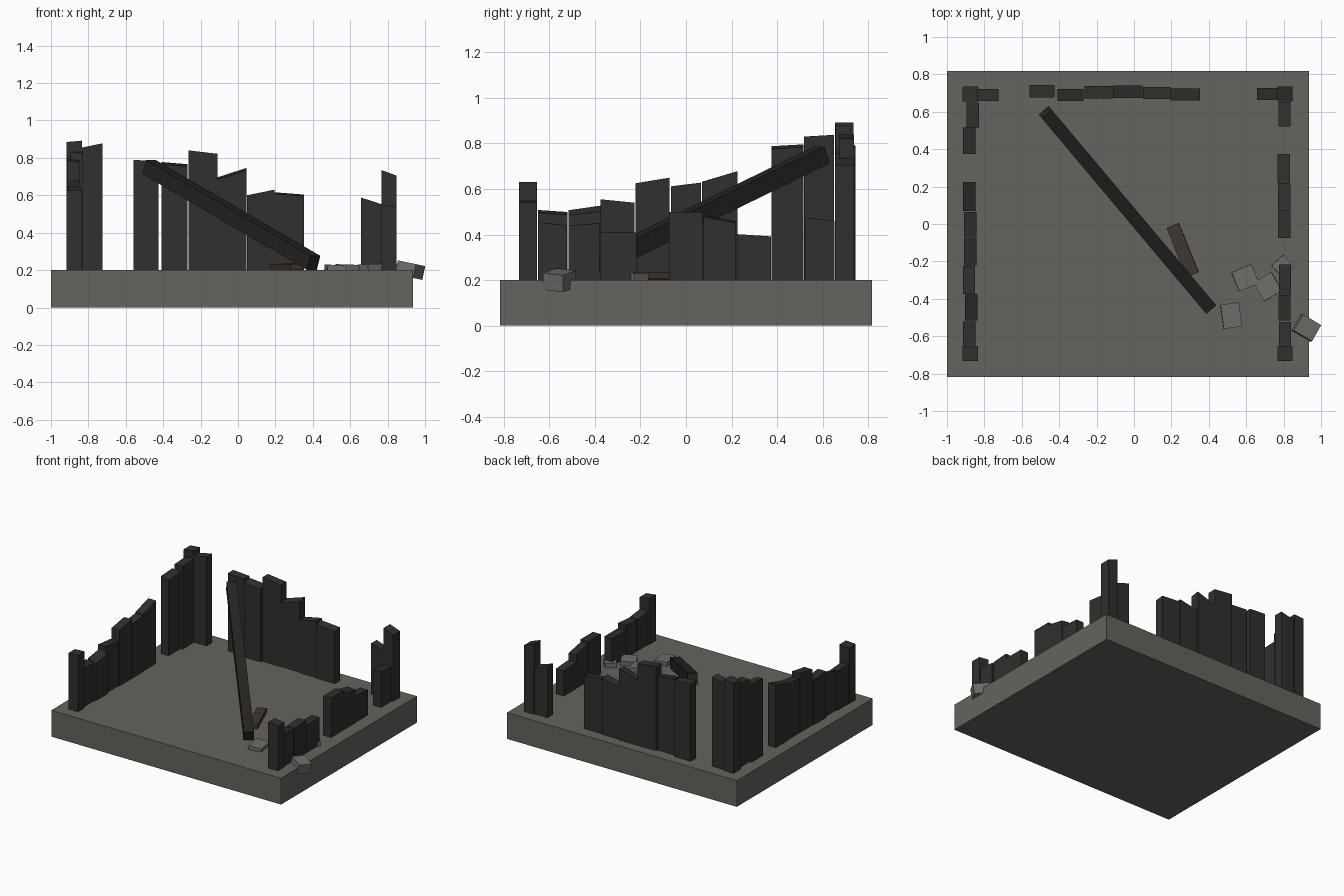
import bpy, bmesh, math
from mathutils import Vector, Matrix


def material(name, rgb):
    m = bpy.data.materials.new(name)
    m.diffuse_color = (*rgb, 1)
    return m


STONE = material("stone", (0.13, 0.125, 0.112))
CHAR = material("charred_wood", (0.031, 0.029, 0.027))
BEAM = material("burnt_beam", (0.02, 0.018, 0.017))
BROWN = material("scorched_wood", (0.05, 0.038, 0.03))
RUBBLE = material("rubble", (0.16, 0.155, 0.145))


def box(name, size, matrix, mat, edit=None):
    """Box of given size; edit may move its vertices before placement."""
    bm = bmesh.new()
    bmesh.ops.create_cube(bm, size=1)
    bmesh.ops.scale(bm, vec=size, verts=bm.verts)
    if edit:
        for v in bm.verts:
            edit(v.co)
    bmesh.ops.transform(bm, matrix=matrix, verts=bm.verts)
    me = bpy.data.meshes.new(name)
    bm.to_mesh(me)
    bm.free()
    me.materials.append(mat)
    ob = bpy.data.objects.new(name, me)
    bpy.context.collection.objects.link(ob)
    return ob


def plank(name, along_y, a, b, off, za, zb, depth=0.066, cross=0.0):
    """Upright board from a to b along a wall, with a broken, slanted top."""
    def slant(co):
        if co.z > 0:
            t = 1 if (co.y if along_y else co.x) > 0 else 0
            side = 1 if (co.x if along_y else co.y) > 0 else -1
            co.z = za + (zb - za) * t + cross * side
        else:
            co.z = 0.2
    mid = (a + b) / 2
    size = (depth, b - a, 1) if along_y else (b - a, depth, 1)
    loc = (off, mid, 0) if along_y else (mid, off, 0)
    return box(name, size, Matrix.Translation(loc), CHAR, slant)


# Foundation slab
box("foundation", (1.935, 1.635, 0.2), Matrix.Translation((-0.0325, 0, 0.1)), STONE)

# Corner posts
for name, x, y, za, zb in [("back_left_post", -0.875, 0.695, 0.885, 0.892),
                           ("back_right_post", 0.807, 0.695, 0.735, 0.705),
                           ("front_left_post", -0.875, -0.693, 0.625, 0.63),
                           ("front_right_post", 0.807, -0.693, 0.55, 0.54)]:
    plank(name, False, x - 0.041, x + 0.041, y, za, zb, 0.08)

# Wall boards: start, end, wall offset, top at start, top at end, cross slope
WALLS = {
    "back_board": (False, [
        (-0.834, -0.724, 0.69, 0.855, 0.878, 0), (-0.56, -0.425, 0.71, 0.79, 0.78, 0),
        (-0.41, -0.27, 0.69, 0.772, 0.76, 0.006), (-0.265, -0.11, 0.705, 0.84, 0.822, 0),
        (-0.11, 0.045, 0.707, 0.69, 0.74, 0.006), (0.048, 0.195, 0.70, 0.6, 0.63, 0),
        (0.195, 0.353, 0.692, 0.612, 0.6, 0.004), (0.657, 0.766, 0.695, 0.588, 0.553, 0)]),
    "left_board": (True, [
        (-0.65, -0.52, -0.88, 0.502, 0.493, -0.006), (-0.515, -0.375, -0.87, 0.495, 0.515, -0.012),
        (-0.375, -0.225, -0.882, 0.555, 0.54, 0), (-0.222, -0.072, -0.875, 0.625, 0.65, 0),
        (-0.066, 0.065, -0.875, 0.612, 0.628, 0), (0.07, 0.225, -0.88, 0.632, 0.678, 0),
        (0.375, 0.515, -0.88, 0.782, 0.79, -0.006), (0.517, 0.65, -0.863, 0.83, 0.838, 0)]),
    "right_board": (True, [
        (-0.65, -0.525, 0.807, 0.455, 0.44, 0), (-0.515, -0.38, 0.805, 0.44, 0.45, 0),
        (-0.378, -0.217, 0.807, 0.41, 0.41, 0), (-0.075, 0.075, 0.803, 0.5, 0.5, 0),
        (0.077, 0.22, 0.803, 0.482, 0.455, -0.004), (0.223, 0.373, 0.8, 0.402, 0.392, 0),
        (0.522, 0.652, 0.805, 0.475, 0.46, 0)]),
}
for wall, (along_y, boards) in WALLS.items():
    for i, (a, b, off, za, zb, cross) in enumerate(boards):
        plank(f"{wall}_{i + 1}", along_y, a, b, off, za, zb, cross=cross)

# Fallen roof beam leaning across the room
top, foot = Vector((-0.474, 0.597, 0.75)), Vector((0.404, -0.447, 0.239))
d = foot - top
rot = d.to_track_quat('X', 'Z').to_matrix().to_4x4()
box("fallen_beam", (d.length, 0.07, 0.08), Matrix.Translation((top + foot) / 2) @ rot, BEAM)

# Loose board on the floor
box("fallen_board", (0.285, 0.07, 0.03), Matrix.Translation((0.26, -0.14, 0.218))
    @ Matrix.Rotation(math.radians(-68), 4, 'Z') @ Matrix.Rotation(math.radians(2), 4, 'X'), BROWN)

# Rubble blocks: x, y, z, size, turn, tilt
for i, (x, y, z, size, turn, tilt) in enumerate([
        (0.595, -0.288, 0.212, (0.115, 0.11, 0.035), 22, 2),
        (0.715, -0.335, 0.215, (0.11, 0.115, 0.035), 30, -2),
        (0.795, -0.225, 0.215, (0.085, 0.085, 0.035), 42, 2),
        (0.52, -0.49, 0.21, (0.1, 0.13, 0.035), 8, 3),
        (0.92, -0.555, 0.2, (0.115, 0.1, 0.075), -30, 12)]):
    m = (Matrix.Translation((x, y, z)) @ Matrix.Rotation(math.radians(tilt), 4, 'Y')
         @ Matrix.Rotation(math.radians(turn), 4, 'Z'))
    box(f"rubble_{i + 1}", size, m, RUBBLE)
